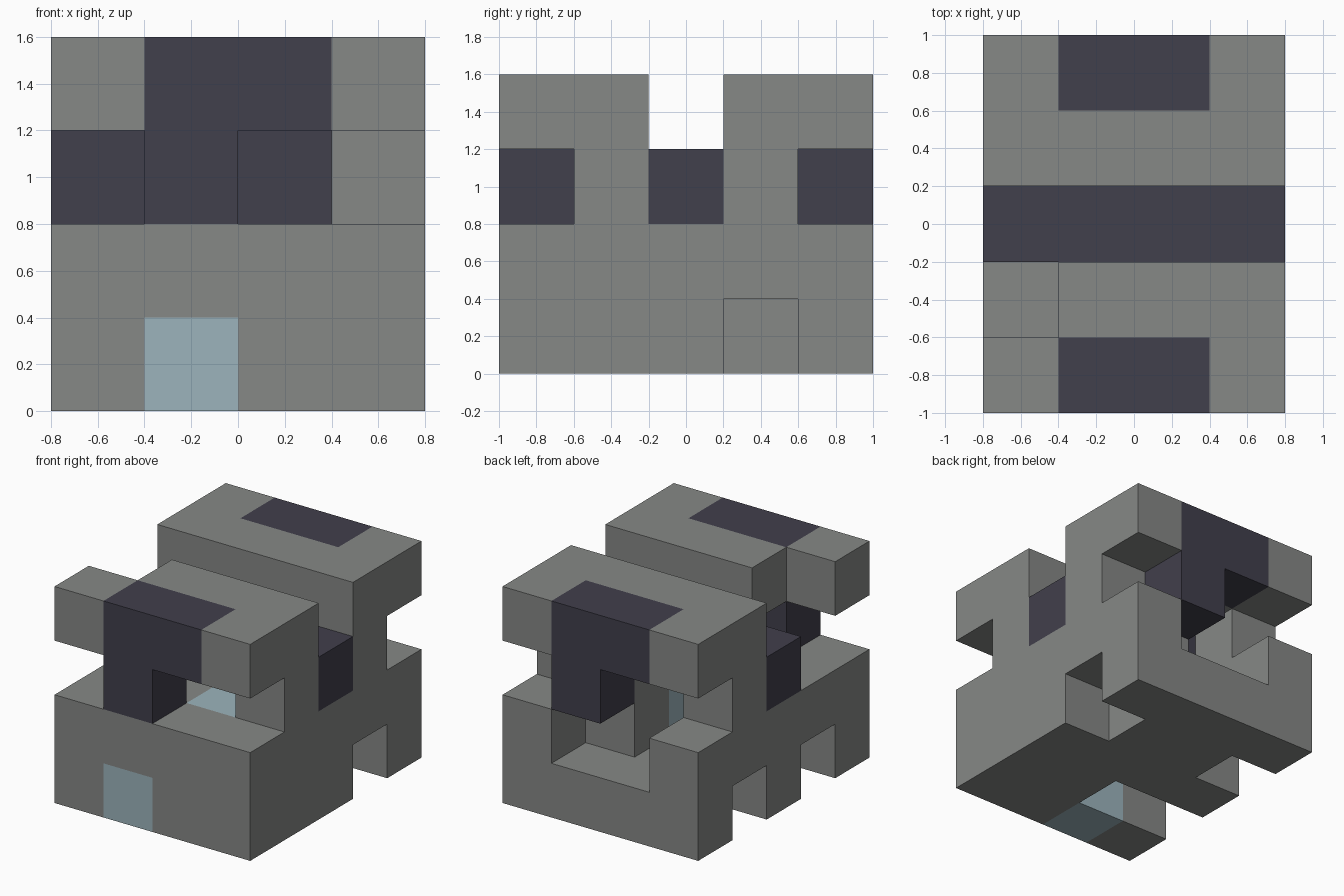
import bpy, bmesh
from mathutils import Vector

CELL = 0.4
ORIGIN = Vector((-0.8, -1.0, 0.0))

if "Cube" in bpy.data.objects:
    bpy.data.objects.remove(bpy.data.objects["Cube"], do_unlink=True)


def make_material(name, rgb):
    mat = bpy.data.materials.new(name)
    mat.use_nodes = True
    mat.diffuse_color = (*rgb, 1)
    mat.node_tree.nodes["Principled BSDF"].inputs["Base Color"].default_value = (*rgb, 1)
    return mat


stone = make_material("stone grey", (0.238, 0.246, 0.238))
dark = make_material("dark slate", (0.053, 0.050, 0.072))
glass = make_material("pale blue", (0.332, 0.456, 0.503))


def block(x, y, z):
    """Set of grid cells in inclusive ranges."""
    return {(i, j, k)
            for i in range(x[0], x[-1] + 1)
            for j in range(y[0], y[-1] + 1)
            for k in range(z[0], z[-1] + 1)}


ALL = (0, 3)
parts = {
    # ground level, with the notches between the feet left open
    "base": (stone, block((2, 3), (0, 1), [0]) | block([0], [0], [0])
             | block(ALL, [2], [0]) | block((1, 2), [3], [0]) | block(ALL, [4], [0])),
    # ring of walls around the inner channel
    "walls": (stone, block(ALL, [0], [1]) | block([0], (1, 4), [1])
              | block([3], (1, 4), [1]) | block([1], [1], [1]) | block([2], [3], [1])),
    # posts that carry the roofs
    "front_post": (stone, block([3], [1], [2])),
    "back_posts": (stone, block([0], [3], [2]) | block((2, 3), [3], [2])),
    # two roof slabs with a slot between them
    "front_roof": (stone, block([0], [0], [3]) | block([3], [0], [3])
                   | block((1, 3), [1], [3])),
    "back_roof": (stone, block(ALL, [3], [3]) | block([0], [4], [3])
                  | block([3], [4], [3])),
    # dark hooks and the cross beam
    "front_hook": (dark, block((1, 2), [0], [3]) | block([1], [0], [2])),
    "back_hook": (dark, block((1, 2), [4], [3]) | block([2], [4], [2])),
    "cross_beam": (dark, block(ALL, [2], [2])),
    # pale blue blocks
    "front_window": (glass, block([1], [0], [0])),
    "inner_window": (glass, block([2], (1, 2), [1])),
}
solid = set().union(*(cells for _, cells in parts.values()))


def add_face(bm, cell, axis, side):
    """One square side of a cell, wound to face outward."""
    u, v = (axis + 1) % 3, (axis + 2) % 3
    corners = []
    for a, b in ((0, 0), (1, 0), (1, 1), (0, 1)):
        p = Vector(cell)
        p[axis] += side
        p[u] += a
        p[v] += b
        corners.append(bm.verts.new(ORIGIN + p * CELL))
    bm.faces.new(corners if side else corners[::-1])


def build_part(name, mat, cells):
    bm = bmesh.new()
    for cell in sorted(cells):
        for axis in range(3):
            for side in (0, 1):
                neighbour = list(cell)
                neighbour[axis] += 2 * side - 1
                if tuple(neighbour) not in solid:
                    add_face(bm, cell, axis, side)
    bmesh.ops.remove_doubles(bm, verts=bm.verts, dist=0.001)
    bmesh.ops.dissolve_limit(bm, angle_limit=0.01, verts=bm.verts, edges=bm.edges)
    mesh = bpy.data.meshes.new(name)
    bm.to_mesh(mesh)
    bm.free()
    mesh.materials.append(mat)
    bpy.context.scene.collection.objects.link(bpy.data.objects.new(name, mesh))


for part_name, (material, part_cells) in parts.items():
    build_part(part_name, material, part_cells)
